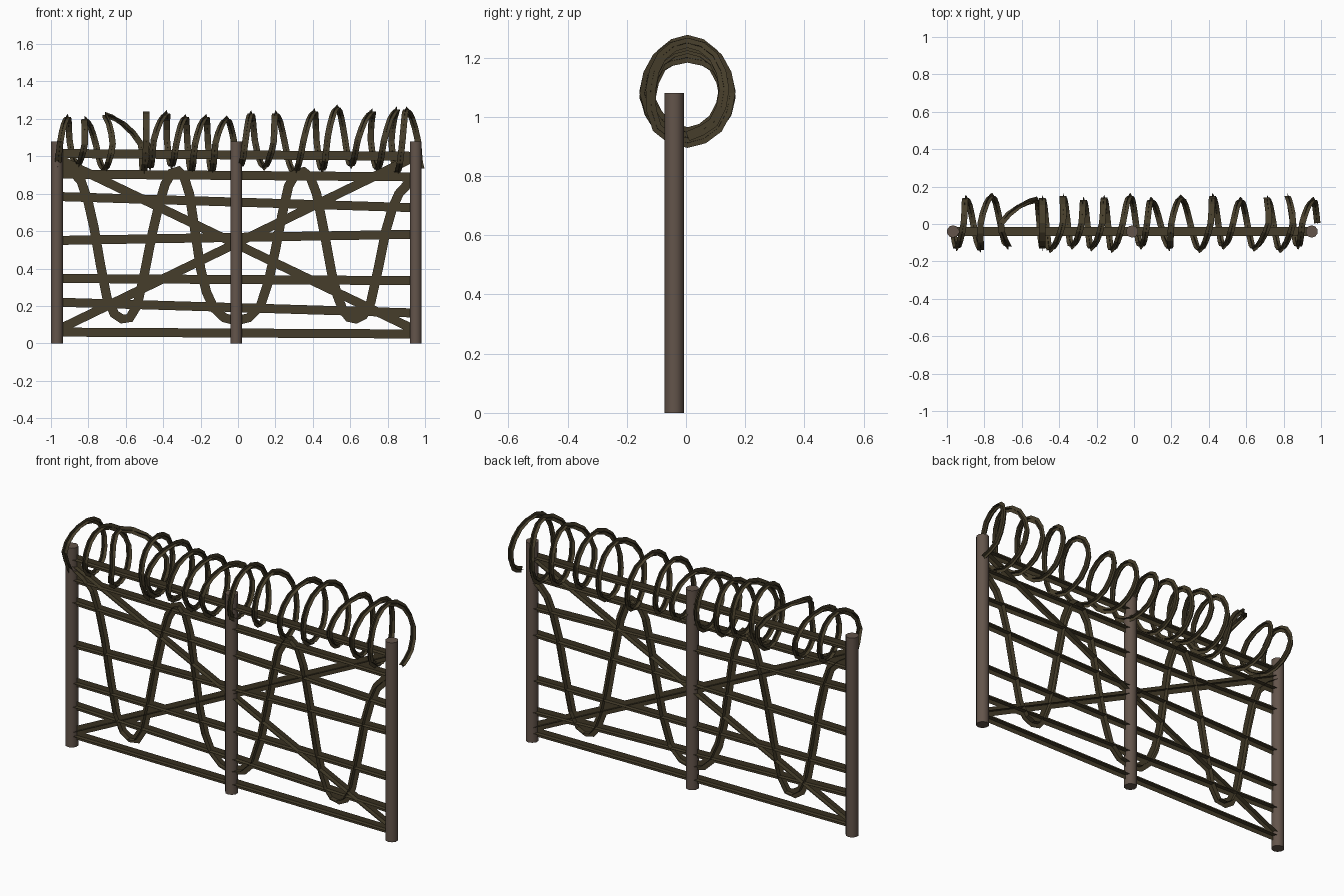
import bpy, math
from mathutils import Vector

if "Cube" in bpy.data.objects:
    bpy.data.objects.remove(bpy.data.objects["Cube"])


def material(name, rgb):
    m = bpy.data.materials.new(name)
    m.diffuse_color = (*rgb, 1)
    m.use_nodes = True
    m.node_tree.nodes["Principled BSDF"].inputs["Base Color"].default_value = m.diffuse_color
    return m


POST = material("weathered brown", (0.125, 0.09, 0.07))
WIRE = material("dark rusty wire", (0.062, 0.048, 0.024))
Y = -0.04  # plane of the fence


def cross_ribbon(name, pts, axis, width):
    """Wire made of two crossed flat strips following a path."""
    pts = [Vector(p) for p in pts]
    axis = Vector(axis)
    verts, faces = [], []
    for i, p in enumerate(pts):
        t = (pts[min(i + 1, len(pts) - 1)] - pts[max(i - 1, 0)]).normalized()
        a = (axis - t * axis.dot(t)).normalized() * width / 2
        b = t.cross(a.normalized()) * width / 2
        verts += [p + a, p - a, p + b, p - b]
        if i:
            k, j = 4 * i, 4 * i - 4
            faces += [(j, j + 1, k + 1, k), (j + 2, j + 3, k + 3, k + 2)]
    me = bpy.data.meshes.new(name)
    me.from_pydata(verts, [], faces)
    me.materials.append(WIRE)
    bpy.context.collection.objects.link(bpy.data.objects.new(name, me))


def smooth_path(keys, steps):
    """Catmull-Rom curve through the keys."""
    k = [Vector(p) for p in keys]
    k = [k[0] * 2 - k[1]] + k + [k[-1] * 2 - k[-2]]
    out = []
    for i in range(1, len(k) - 2):
        p0, p1, p2, p3 = k[i - 1:i + 3]
        for s in range(steps):
            t = s / steps
            out.append(0.5 * (2 * p1 + (p2 - p0) * t + (2 * p0 - 5 * p1 + 4 * p2 - p3) * t * t
                              + (3 * p1 - p0 - 3 * p2 + p3) * t ** 3))
    return out + [k[-2]]


# posts
for side, x in (("left", -0.968), ("middle", -0.01), ("right", 0.95)):
    bpy.ops.mesh.primitive_cylinder_add(vertices=10, radius=0.033, depth=1.08, location=(x, Y, 0.54))
    o = bpy.context.object
    o.name = side + "_post"
    o.data.materials.append(POST)
    bpy.ops.object.shade_smooth_by_angle(angle=math.radians(40))

# horizontal wires and the two diagonals
runs = [(1.015, 1.0), (0.905, 0.89), (0.785, 0.725), (0.55, 0.583),
        (0.347, 0.335), (0.22, 0.162), (0.06, 0.05)]
for i, (a, b) in enumerate(runs):
    cross_ribbon(f"horizontal_wire_{i + 1}", [(-0.968, Y, a), (0.95, Y, b)], (0, 1, 0), 0.048)
for n, a, b in (("rising", 0.07, 1.0), ("falling", 0.99, 0.07)):
    cross_ribbon(n + "_diagonal_wire", [(-0.968, Y, a), (0.95, Y, b)], (0, 1, 0), 0.048)

# wavy wire woven across the fence
wave = [(-0.95, 0.96), (-0.84, 0.87), (-0.77, 0.62), (-0.7, 0.24), (-0.62, 0.13), (-0.54, 0.2),
        (-0.46, 0.58), (-0.39, 0.85), (-0.32, 0.925), (-0.26, 0.8), (-0.2, 0.4), (-0.13, 0.19),
        (-0.01, 0.12), (0.12, 0.2), (0.2, 0.5), (0.27, 0.84), (0.35, 0.92), (0.42, 0.8),
        (0.5, 0.38), (0.56, 0.18), (0.63, 0.13), (0.71, 0.22), (0.79, 0.6), (0.86, 0.8), (0.95, 0.88)]
cross_ribbon("wavy_wire", smooth_path([(x, Y, z) for x, z in wave], 2), (0, 1, 0), 0.05)

# irregular coil on top: x where each loop passes front, top and back, plus its top height
front = [-0.95, -0.82, -0.67, -0.49, -0.45, -0.33, -0.23, -0.12, 0.04, 0.19, 0.35, 0.48, 0.64, 0.78, 0.88]
top = [-0.91, -0.82, -0.71, -0.49, -0.38, -0.28, -0.17, -0.06, 0.07, 0.2, 0.41, 0.53, 0.72, 0.85, 0.9]
back = [-0.9, -0.76, -0.52, -0.49, -0.38, -0.27, -0.16, -0.02, 0.09, 0.25, 0.42, 0.57, 0.71, 0.82, 0.96]
high = [1.21, 1.2, 1.22, 1.24, 1.23, 1.21, 1.21, 1.2, 1.23, 1.23, 1.24, 1.26, 1.24, 1.25, 1.25]
keys = [(-0.965, -0.05, 0.94)]
for i, (f, t, b, h) in enumerate(zip(front, top, back, high)):
    r = 0.135 + 0.012 * math.sin(i * 2.1)
    low = 0.93 + 0.018 * math.cos(i * 1.7)
    mid = (h + low) / 2
    nxt = front[i + 1] if i + 1 < len(front) else 1.0
    end = (b + nxt) / 2
    stops = [(f, 180), (t, 90), (b, 0), (end, -90)]
    for j, (x, ang) in enumerate(stops):
        for half in (0, 1):
            x2 = stops[j + 1][0] if j < 3 else nxt
            if half and j == 3 and i == len(front) - 1:
                continue
            g = math.radians(ang - 45 * half)
            keys.append((x + (x2 - x) * half / 2, 0.005 + r * math.cos(g), mid + (h - low) / 2 * math.sin(g)))
cross_ribbon("top_coil", smooth_path(keys, 2), (1, 0, 0), 0.034)
